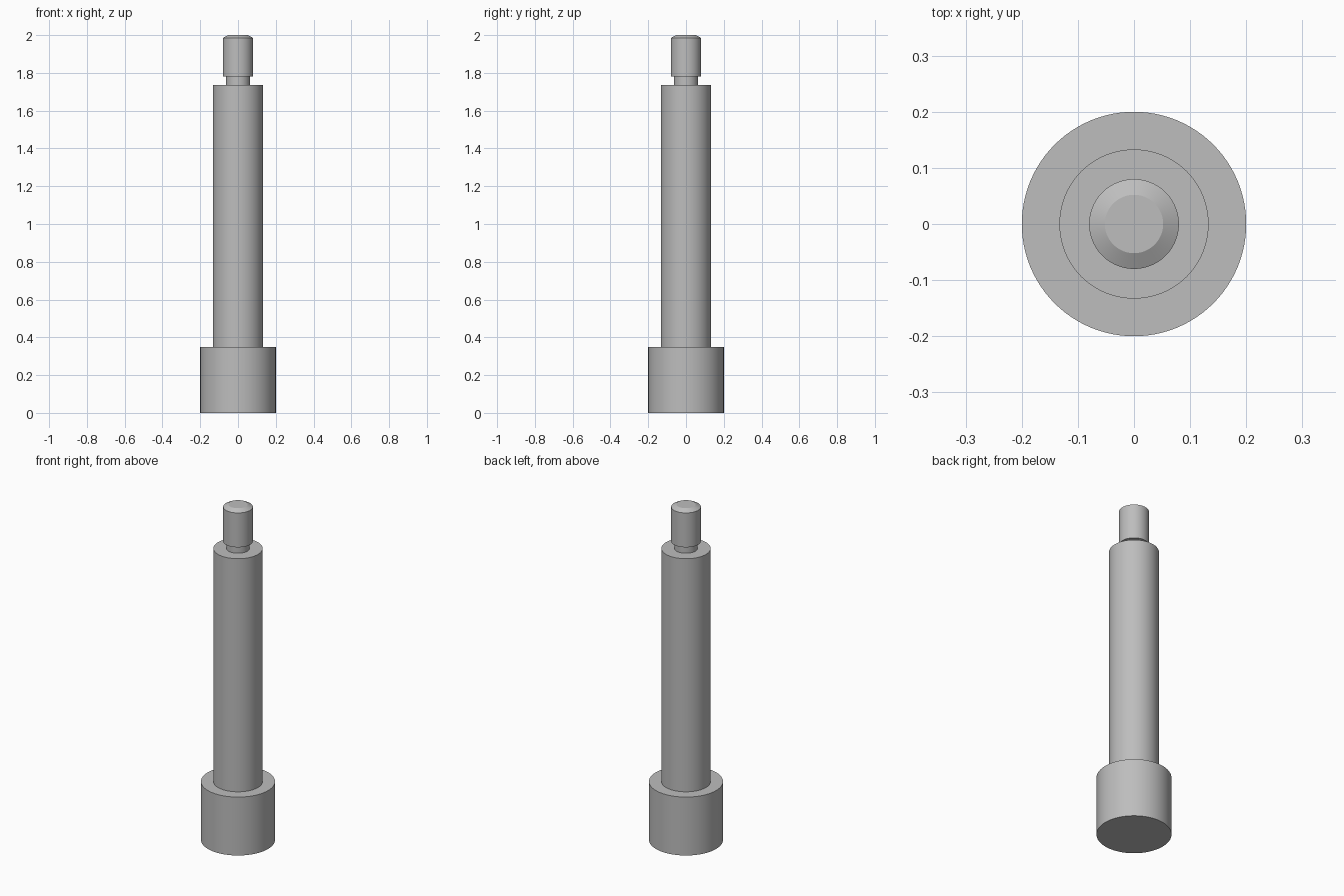
import bpy
import bmesh
from math import cos, sin, pi, radians

SIDES = 96

cube = bpy.data.objects.get("Cube")
if cube:
    bpy.data.objects.remove(cube, do_unlink=True)

steel = bpy.data.materials.new("steel_grey")
steel.use_nodes = True
colour = (0.51, 0.51, 0.51, 1)
steel.diffuse_color = colour
steel.node_tree.nodes["Principled BSDF"].inputs["Base Color"].default_value = colour


def lathe(name, profile, cap_bottom=False, cap_top=False):
    """Turn a (radius, height) profile, listed from the bottom up, about z."""
    bm = bmesh.new()
    rings = [[bm.verts.new((r * cos(2 * pi * i / SIDES), r * sin(2 * pi * i / SIDES), z))
              for i in range(SIDES)] for r, z in profile]
    for low, high in zip(rings, rings[1:]):
        for i in range(SIDES):
            j = (i + 1) % SIDES
            bm.faces.new((low[i], low[j], high[j], high[i]))
    if cap_bottom:
        bm.faces.new(rings[0][::-1])
    if cap_top:
        bm.faces.new(rings[-1])
    mesh = bpy.data.meshes.new(name)
    bm.to_mesh(mesh)
    bm.free()
    mesh.materials.append(steel)
    obj = bpy.data.objects.new(name, mesh)
    bpy.context.collection.objects.link(obj)
    bpy.ops.object.select_all(action="DESELECT")
    obj.select_set(True)
    bpy.context.view_layer.objects.active = obj
    bpy.ops.object.shade_smooth_by_angle(angle=radians(20))
    return obj


HEAD, SHOULDER, NECK, TIP = 0.2, 0.133, 0.063, 0.08
HEAD_TOP, SHOULDER_TOP, NECK_TOP = 0.348, 1.737, 1.78

# Wide head with its ledge
lathe("head", [(HEAD, 0), (HEAD, HEAD_TOP), (SHOULDER, HEAD_TOP)], cap_bottom=True)
# Long shoulder with its ledge
lathe("shoulder", [(SHOULDER, HEAD_TOP), (SHOULDER, SHOULDER_TOP), (NECK, SHOULDER_TOP)])
# Narrow relief groove
lathe("neck", [(NECK, SHOULDER_TOP), (NECK, NECK_TOP)])
# End stud with a chamfered top
lathe("stud", [(NECK, NECK_TOP), (TIP, NECK_TOP), (TIP, 1.985), (0.052, 2)], cap_top=True)
